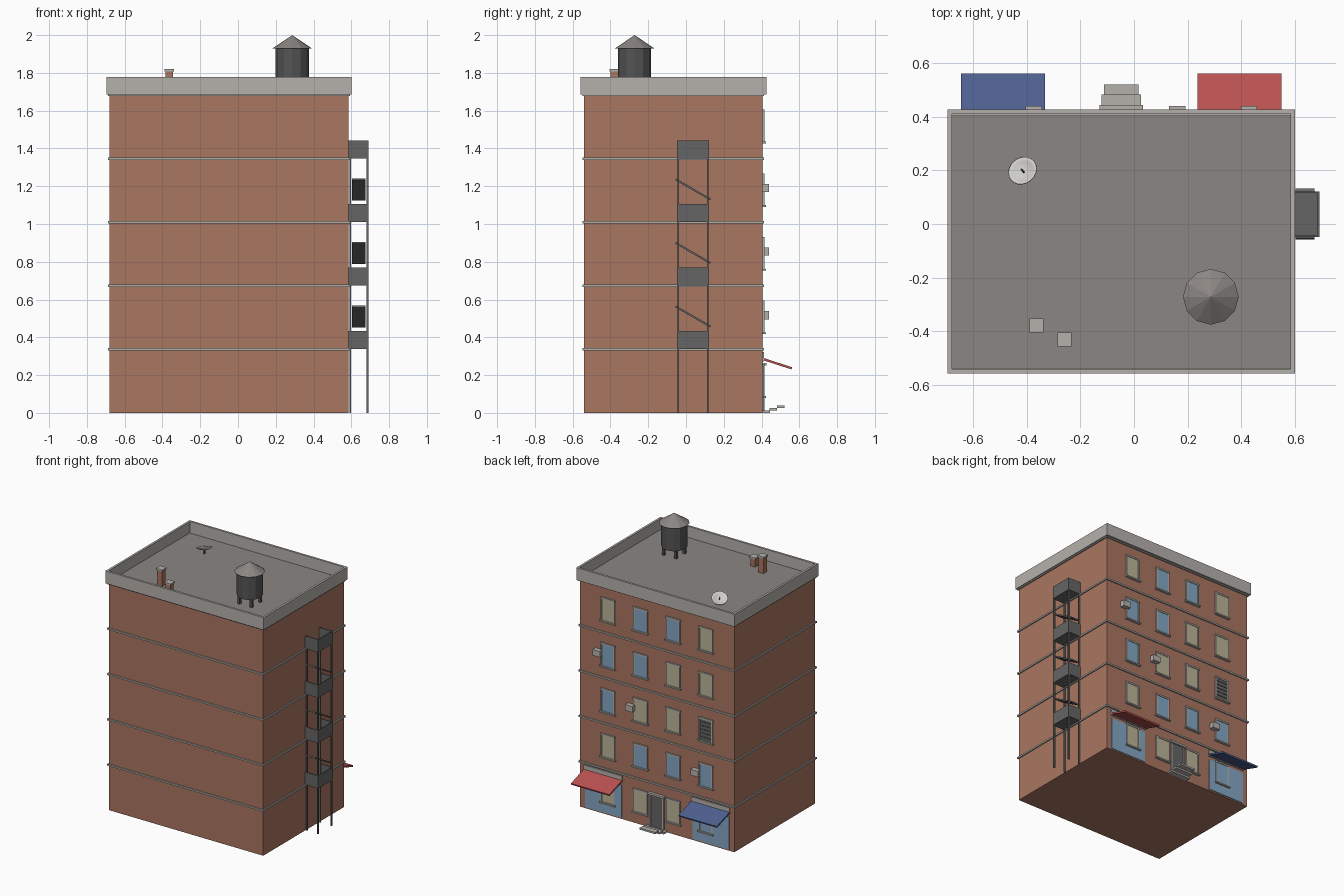
import bpy
import math
from mathutils import Vector

if "Cube" in bpy.data.objects:
    bpy.data.objects.remove(bpy.data.objects["Cube"], do_unlink=True)


def material(name, r, g, b):
    m = bpy.data.materials.new(name)
    m.use_nodes = True
    m.diffuse_color = (r, g, b, 1)
    bsdf = next(n for n in m.node_tree.nodes if n.type == "BSDF_PRINCIPLED")
    bsdf.inputs["Base Color"].default_value = (r, g, b, 1)
    return m


BRICK = material("brick", 0.40, 0.18, 0.12)
TRIM = material("stone trim", 0.46, 0.44, 0.41)
DECK = material("roof grey", 0.26, 0.24, 0.225)
METAL = material("dark metal", 0.13, 0.13, 0.13)
TANK = material("tank grey", 0.09, 0.09, 0.09)
RED = material("awning red", 0.50, 0.085, 0.085)
BLUE = material("awning blue", 0.08, 0.12, 0.28)
GLASS = material("window blue", 0.23, 0.39, 0.55)
LIT = material("lit window", 0.50, 0.46, 0.31)
PALE = material("pale dish", 0.62, 0.61, 0.58)


def finish(name, mat):
    ob = bpy.context.object
    ob.name = name
    ob.data.materials.clear()
    ob.data.materials.append(mat)
    return ob


def box(name, mat, x, y, z, tilt=0):
    """Box from (min, max) ranges, optionally tilted about x."""
    ranges = (x, y, z)
    bpy.ops.mesh.primitive_cube_add(size=1, location=[(a + b) / 2 for a, b in ranges])
    ob = finish(name, mat)
    ob.scale = [b - a for a, b in ranges]
    ob.rotation_euler.x = tilt
    return ob


def around(c, half):
    return (c - half, c + half)


def slope(name, mat, x, start, end, thick):
    """Slab running between two (y, z) points."""
    dy, dz = end[0] - start[0], end[1] - start[1]
    cy, cz = (start[0] + end[0]) / 2, (start[1] + end[1]) / 2
    return box(name, mat, x, around(cy, math.hypot(dy, dz) / 2),
               around(cz, thick / 2), math.atan2(dz, dy))


# Main block, floor bands, roof
X0, X1, Y0, Y1 = -0.68, 0.585, -0.54, 0.405
MID = (X0 + X1) / 2
FLOOR = 0.3365
TOP = 5 * FLOOR
box("brick_block", BRICK, (X0, X1), (Y0, Y1), (0, TOP))
for i in range(1, 6):
    box("floor_band", TRIM, (X0 - .009, X1 + .009), (Y0 - .009, Y1 + .009),
        around(i * FLOOR, .006))
box("roof_deck", DECK, (X0, X1), (Y0, Y1), (TOP, TOP + .012))

# Parapet walls
PX, PY, RIM = (X0 - .016, X1 + .016), (Y0 - .018, Y1 + .022), .016
PZ = (TOP + .002, 1.777)
for y in ((PY[0], PY[0] + RIM), (PY[1] - RIM, PY[1])):
    box("parapet_long", TRIM, PX, y, PZ)
for x in ((PX[0], PX[0] + RIM), (PX[1] - RIM, PX[1])):
    box("parapet_short", TRIM, x, (PY[0] + RIM, PY[1] - RIM), PZ)


# Windows on the back wall
def window(cx, base, pane):
    z0, z1 = base + .088, base + .255
    box("window_pane", pane, around(cx, .05), (Y1 - .01, Y1 + .007), (z0, z1))
    for s in (-1, 1):
        box("window_jamb", TRIM, around(cx + s * .052, .005), (Y1 - .01, Y1 + .01), (z0, z1))
    box("window_head", TRIM, around(cx, .06), (Y1 - .01, Y1 + .011), (z1 - .008, z1 + .004))
    box("window_sill", TRIM, around(cx, .065), (Y1 - .01, Y1 + .018), (z0 - .008, z0 + .002))
    if pane == METAL:
        for k in range(1, 6):
            box("shutter_bar", TANK, around(cx, .048), (Y1, Y1 + .01),
                around(z0 + k * (z1 - z0) / 6, .003))


COLUMNS = [MID + k * .134 for k in (3, 1, -1, -3)]
PANES = {"l": LIT, "b": GLASS, "d": METAL}
for floor, row in enumerate(("lllb", "lbbb", "blld", "bbll", "lbbl")):
    for cx, key in zip(COLUMNS, row):
        window(cx, floor * FLOOR, PANES[key])

# Air conditioners beside three windows
for floor, col in ((1, 3), (2, 1), (3, 0)):
    zc = floor * FLOOR + .181
    box("air_conditioner", TRIM, around(COLUMNS[col] + .075, .03),
        (Y1, Y1 + .035), around(zc, .022))

# Shop fronts with sign boards and awnings
for side, mat in ((1, RED), (-1, BLUE)):
    cx = MID + side * .441
    box("shop_window", GLASS, around(cx, .15), (Y1 - .01, Y1 + .005), (.01, .25))
    box("sign_board", TRIM, around(cx, .157), (Y1 - .01, Y1 + .008), (.272, .322))
    slope("awning", mat, around(cx, .157), (Y1, .286), (.56, .236), .012)

# Entrance door and steps
box("door", METAL, around(MID, .05), (Y1 - .01, Y1 + .007), (.01, .25))
for s in (-1, 1):
    box("door_jamb", TRIM, around(MID + s * .054, .006), (Y1 - .01, Y1 + .011), (0, .25))
box("door_lintel", TRIM, around(MID, .07), (Y1 - .01, Y1 + .02), (.25, .265))
for i in range(3):
    box("entry_step", TRIM, around(MID, .082 - i * .009),
        (Y1 + i * .038, Y1 + .04 + i * .038), (i * .013, .013 + i * .013))

# Fire escape on the side wall
FX, FY = (X1, .692), (-.048, .122)
for i in range(1, 5):
    z = i * FLOOR + .002
    rail = (z, z + .095)
    box("escape_floor", METAL, FX, FY, (z, z + .012))
    box("escape_rail_outer", METAL, (FX[1] - .006, FX[1]), FY, rail)
    for y in ((FY[0], FY[0] + .006), (FY[1] - .006, FY[1])):
        box("escape_rail_end", METAL, FX, y, rail)
    if i < 4:
        slope("escape_stair", METAL, (.604, .674), (.13, z + .118), (-.055, z + .225), .01)
for x in (.594, .685):
    for y in (-.041, .115):
        box("escape_post", METAL, around(x, .005), around(y, .005), (0, 4 * FLOOR))

# Water tank
TX, TY = .287, -.272
bpy.ops.mesh.primitive_cylinder_add(vertices=12, radius=.088, depth=.175,
                                    location=(TX, TY, 1.8425))
finish("tank_barrel", TANK)
bpy.ops.mesh.primitive_cone_add(vertices=12, radius1=.104, radius2=0, depth=.07,
                                location=(TX, TY, 1.965))
finish("tank_roof", DECK)
for sx in (-1, 1):
    for sy in (-1, 1):
        box("tank_leg", TANK, around(TX + sx * .05, .009), around(TY + sy * .05, .009),
            (TOP, 1.76))

# Chimneys
for cx, cy, top in ((-.364, -.379, 1.82), (-.259, -.432, 1.765)):
    box("chimney", BRICK, around(cx, .02), around(cy, .02), (TOP, top - .01))
    box("chimney_cap", TRIM, around(cx, .026), around(cy, .026), (top - .012, top))

# Satellite dish: a shallow spun bowl on a mast
RINGS, SIDES, R = 4, 20, .055
verts = [(0, 0, -.018)]
faces = []
for r in range(1, RINGS + 1):
    t = r / RINGS
    for s in range(SIDES):
        a = math.tau * s / SIDES
        verts.append((R * t * math.cos(a), R * t * math.sin(a), -.018 * (1 - t * t)))
for s in range(SIDES):
    n = (s + 1) % SIDES
    faces.append((0, 1 + s, 1 + n))
    for r in range(RINGS - 1):
        a, b = 1 + r * SIDES, 1 + (r + 1) * SIDES
        faces.append((a + s, b + s, b + n, a + n))
mesh = bpy.data.meshes.new("dish")
mesh.from_pydata(verts, [], faces)
mesh.materials.append(PALE)
dish = bpy.data.objects.new("dish", mesh)
bpy.context.collection.objects.link(dish)
aim = Vector((-.33, .4, .86)).normalized()
dish.location = (-.417, .2, 1.738)
dish.rotation_euler = aim.to_track_quat("Z", "Y").to_euler()
thick = dish.modifiers.new("thickness", "SOLIDIFY")
thick.thickness = .003
for p in mesh.polygons:
    p.use_smooth = True
bpy.ops.mesh.primitive_cylinder_add(vertices=8, radius=.003, depth=.03,
                                    location=Vector(dish.location) - aim * .003)
finish("dish_arm", TANK).rotation_euler = dish.rotation_euler
box("dish_mast", METAL, around(-.411, .005), around(.193, .005), (TOP, 1.722))
